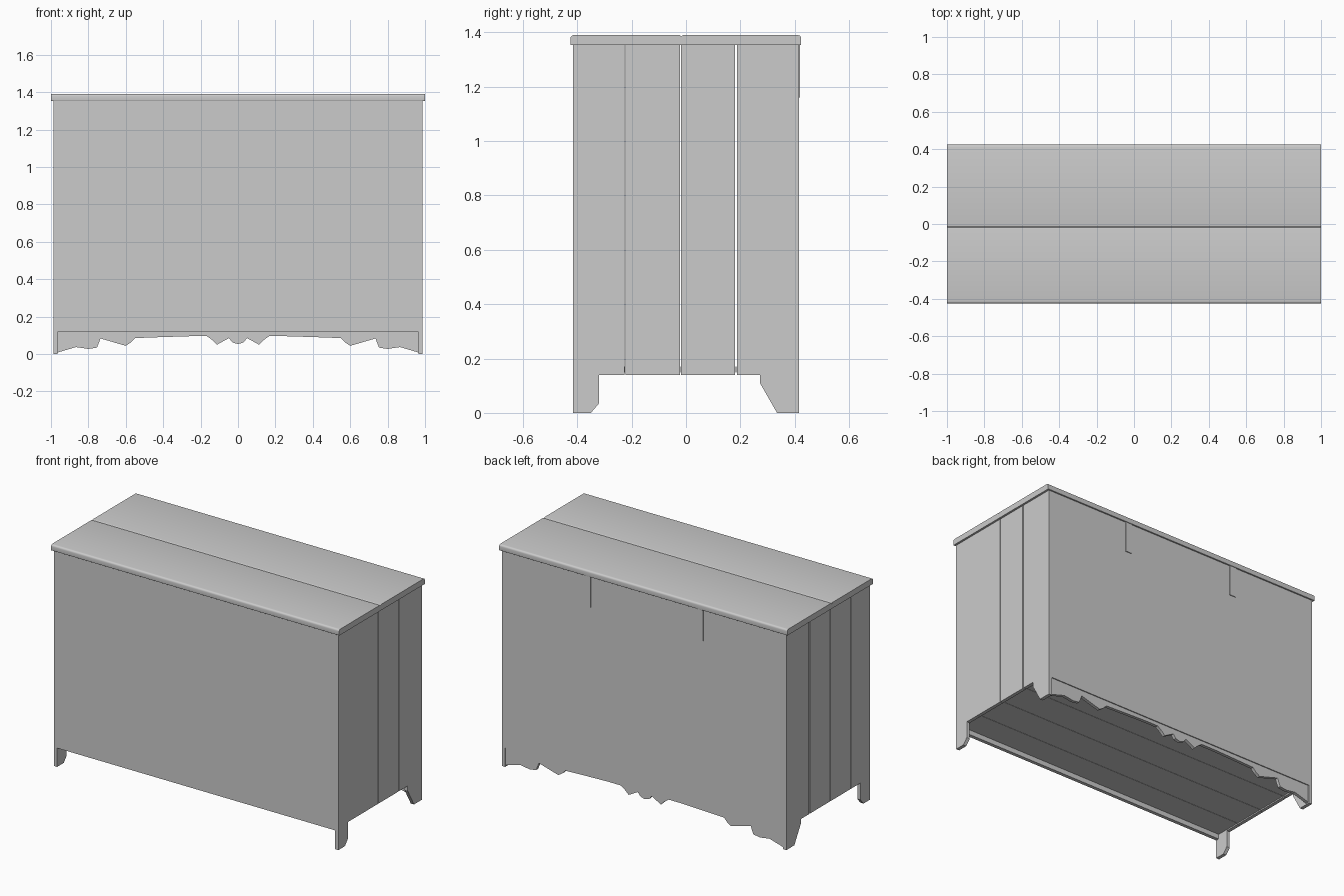
import bpy, bmesh, math

if "Cube" in bpy.data.objects:
    bpy.data.objects.remove(bpy.data.objects["Cube"])

X, Y, TOP, T = 0.987, 0.415, 1.353, 0.022   # body half size, body top, board thickness
INNER = X - T


def prism(name, pts, lo, hi, axis):
    """Extrude a closed 2D profile from lo to hi along axis ('x': yz profile, 'y': xz profile)."""
    bm = bmesh.new()
    def put(p, d):
        return (d, p[0], p[1]) if axis == 'x' else (p[0], d, p[1])
    a = [bm.verts.new(put(p, lo)) for p in pts]
    b = [bm.verts.new(put(p, hi)) for p in pts]
    bm.faces.new(a)
    bm.faces.new(b[::-1])
    for i in range(len(pts)):
        j = (i + 1) % len(pts)
        bm.faces.new((a[i], b[i], b[j], a[j]))
    bmesh.ops.recalc_face_normals(bm, faces=bm.faces)
    me = bpy.data.meshes.new(name)
    bm.to_mesh(me)
    bm.free()
    ob = bpy.data.objects.new(name, me)
    bpy.context.collection.objects.link(ob)
    return ob


def rect(u0, u1, v0, v1):
    return [(u0, v0), (u1, v0), (u1, v1), (u0, v1)]


def rounded(u0, u1, v0, v1, radii, n=4):
    """Rectangle with a rounding radius per corner, starting bottom left."""
    pts = []
    corners = [(u0, v0, 1, 1), (u1, v0, -1, 1), (u1, v1, -1, -1), (u0, v1, 1, -1)]
    for k, ((u, v, su, sv), r) in enumerate(zip(corners, radii)):
        for i in range(n + 1):
            a = math.pi * (1 + k / 2) + math.pi / 2 * i / n
            pts.append((u + su * r + r * math.cos(a), v + sv * r + r * math.sin(a)))
    return pts


# Side boards, the outer ones carrying the feet
front_board = [(-Y, 0), (-0.35, 0), (-0.32, 0.035), (-0.32, 0.14),
               (-0.2255, 0.14), (-0.2255, TOP), (-Y, TOP)]
back_board = [(0.188, 0.14), (0.272, 0.14), (0.272, 0.11), (0.335, 0),
              (Y, 0), (Y, TOP), (0.188, TOP)]
boards = {"front_foot_board": front_board,
          "side_board_a": rect(-0.2235, -0.022, 0.14, TOP),
          "side_board_b": rect(-0.019, 0.18, 0.14, TOP),
          "back_foot_board": back_board}
for side, s in (("left", -1), ("right", 1)):
    for name, pts in boards.items():
        prism(f"{side}_{name}", pts, s * INNER, s * X, 'x')

# Front and back panels
prism("front_panel", rect(-INNER, INNER, 0.118, TOP), -Y, -Y + T, 'y')
prism("back_panel", rect(-INNER, INNER, 0.118, TOP), Y - T, Y, 'y')

# Scalloped apron under the back panel, slightly recessed
half = [(0, 0.053), (0.03, 0.062), (0.048, 0.085), (0.112, 0.05), (0.134, 0.072),
        (0.166, 0.095), (0.257, 0.095), (0.417, 0.09), (0.55, 0.085), (0.572, 0.062),
        (0.6, 0.044), (0.67, 0.064), (0.735, 0.083), (0.754, 0.034), (0.8, 0.027),
        (0.866, 0.037), (INNER, 0.008), (INNER, 0.118)]
prism("back_apron", [(-x, z) for x, z in half[:0:-1]] + half, Y - T - 0.004, Y - 0.006, 'y')

# Floor boards
edges = [-Y + T, -0.224, -0.02, 0.184, Y - T]
for i in range(4):
    prism(f"floor_board_{i + 1}", rect(edges[i] + 0.001, edges[i + 1] - 0.001, 0.148, 0.17),
          -INNER, INNER, 'x')

# Lid of two boards with a groove between them
for name, y0, y1, radii in (("lid_front_board", -0.425, -0.017, (0.002, 0.001, 0.008, 0.012)),
                            ("lid_back_board", -0.017, 0.424, (0.001, 0.002, 0.012, 0.008))):
    lid = prism(name, rounded(y0, y1, TOP, 1.39, radii), -1, 1, 'x')
    bpy.context.view_layer.objects.active = lid
    lid.select_set(True)
    bpy.ops.object.shade_smooth_by_angle(angle=math.radians(35))
    lid.select_set(False)

# Flat hinge straps on the back
for side, s in (("left", -1), ("right", 1)):
    prism(f"{side}_hinge_strap", rect(s * 0.39 - 0.022, s * 0.39 + 0.022, 1.16, TOP),
          Y - 0.002, Y + 0.005, 'y')
